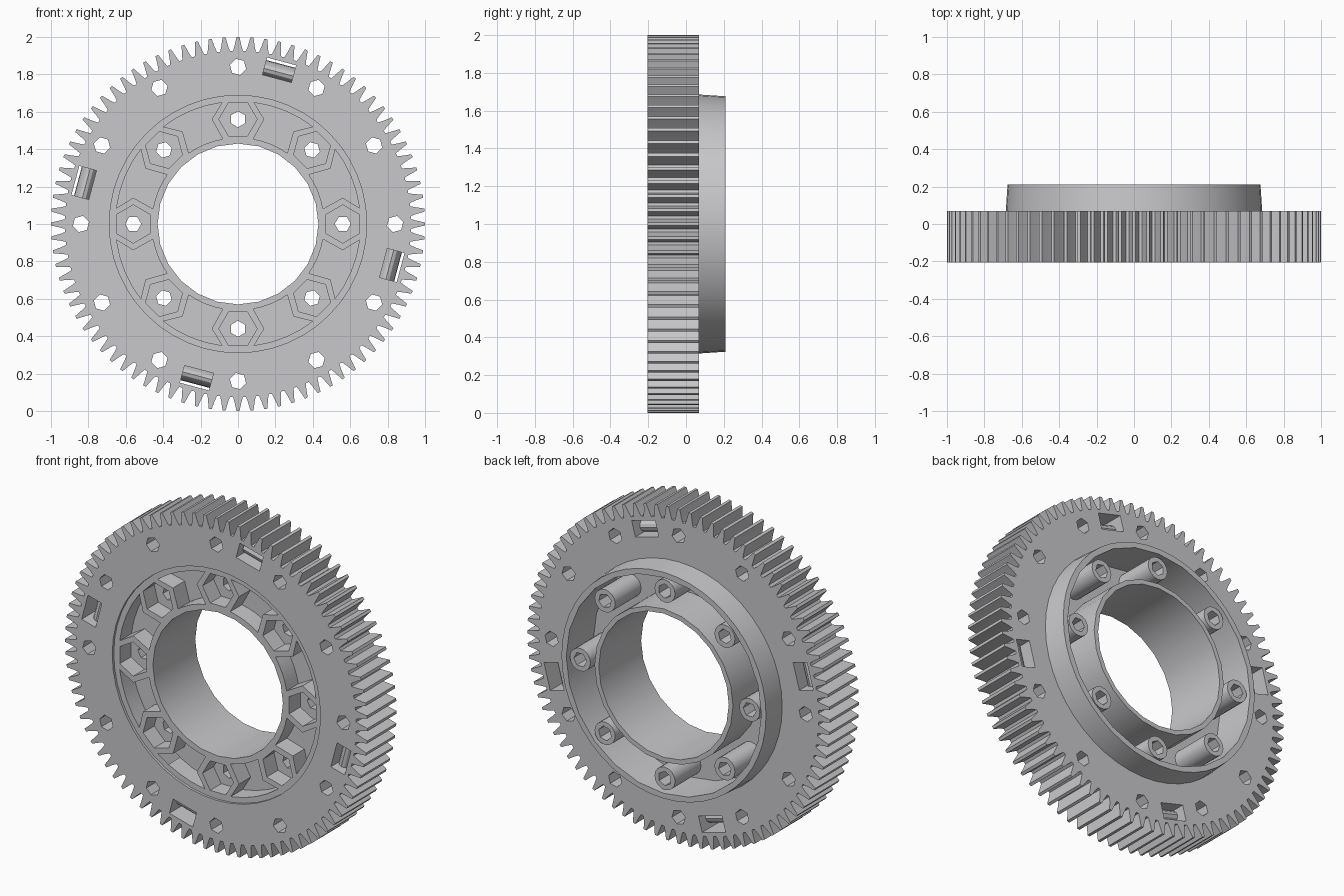
import bpy, bmesh, math
from mathutils import Vector

if "Cube" in bpy.data.objects:
    bpy.data.objects.remove(bpy.data.objects["Cube"])

CZ = 1.0                       # height of the gear axis
FRONT, MID, BACK = -0.205, 0.07, 0.21
TEETH = 84

grey = bpy.data.materials.new("light grey plastic")
grey.diffuse_color = (0.58, 0.58, 0.60, 1)
grey.use_nodes = True
grey.node_tree.nodes["Principled BSDF"].inputs["Base Color"].default_value = grey.diffuse_color


def polar(r, deg):
    a = math.radians(deg)
    return (r * math.cos(a), r * math.sin(a))


def ngon(n, r, cx=0, cy=0, start=0):
    return [(cx + p[0], cy + p[1]) for p in (polar(r, start + 360 * i / n) for i in range(n))]


def local(deg, pts):
    """Turn (radial, tangential) points to the given angle."""
    a = math.radians(deg)
    c, s = math.cos(a), math.sin(a)
    return [(u * c - v * s, u * s + v * c) for u, v in pts]


def prisms(name, profiles, y0, y1, taper=1.0):
    """Extrude counter-clockwise x/z profiles from y0 to y1."""
    bm = bmesh.new()
    for pts in profiles:
        f = [bm.verts.new((x, y0, CZ + z)) for x, z in pts]
        b = [bm.verts.new((x * taper, y1, CZ + z * taper)) for x, z in pts]
        n = len(pts)
        bm.faces.new(f)
        bm.faces.new(b[::-1])
        for i in range(n):
            j = (i + 1) % n
            bm.faces.new((f[j], f[i], b[i], b[j]))
    bmesh.ops.recalc_face_normals(bm, faces=bm.faces)
    return finish(name, bm)


def finish(name, bm):
    me = bpy.data.meshes.new(name)
    bm.to_mesh(me)
    bm.free()
    me.materials.append(grey)
    ob = bpy.data.objects.new(name, me)
    bpy.context.collection.objects.link(ob)
    return ob


def tube(name, r_in, r_out, y0, y1, n):
    """Closed ring of square section around the gear axis."""
    bm = bmesh.new()
    rings = []
    for i in range(n):
        c, s = polar(1, 360 * i / n)
        rings.append([bm.verts.new((r * c, y, CZ + r * s))
                      for r, y in ((r_in, y0), (r_out, y0), (r_out, y1), (r_in, y1))])
    for i in range(n):
        a, b = rings[i], rings[(i + 1) % n]
        for k in range(4):
            bm.faces.new((a[k], a[(k + 1) % 4], b[(k + 1) % 4], b[k]))
    bmesh.ops.recalc_face_normals(bm, faces=bm.faces)
    return finish(name, bm)


def combine(target, tool, op):
    tool.hide_render = True
    m = target.modifiers.new("cut", 'BOOLEAN')
    m.operation, m.object, m.solver = op, tool, 'EXACT'
    bpy.context.view_layer.objects.active = target
    bpy.ops.object.modifier_apply(modifier=m.name)
    bpy.data.objects.remove(tool)


# Toothed wheel
profile = []
for i in range(TEETH):
    for frac, r in ((-0.38, 0.925), (-0.25, 0.955), (-0.11, 1.0),
                    (0.11, 1.0), (0.25, 0.955), (0.38, 0.925)):
        profile.append(polar(r, 90 + 360 * (i + frac) / TEETH))
gear = prisms("gear_wheel", [profile], FRONT, MID)

# Raised hub on the back
combine(gear, prisms("hub", [ngon(48, 0.69)], 0.0, BACK, 0.98), 'UNION')

# Centre bore, shallow front step and deep back channel
combine(gear, prisms("bore", [ngon(24, 0.43)], -0.4, 0.4), 'DIFFERENCE')
combine(gear, prisms("front_step", [ngon(48, 0.688)], -0.3, FRONT + 0.015), 'DIFFERENCE')
combine(gear, tube("back_channel", 0.458, 0.645, -0.045, 0.3, 24), 'DIFFERENCE')

# Screw posts standing in the back channel
steps = [45 * k for k in range(8)]
posts = [ngon(16, 0.068, *polar(0.56, a)) for a in steps]
combine(gear, prisms("screw_posts", posts, -0.06, BACK - 0.01), 'UNION')

# Hexagonal nut pockets
hexes = [ngon(6, 0.102, *polar(0.56, a), start=a + 90) for a in steps]
combine(gear, prisms("nut_pockets", hexes, -0.3, -0.085), 'DIFFERENCE')

# Lightening pockets between the nut pockets
pockets = []
for a in steps:
    outer = [polar(0.655, a + 7.5 + 30 * i / 4) for i in range(5)]
    inner = [polar(0.462, a + 34.8 - 24.6 * i / 4) for i in range(5)]
    left = local(a + 45, [(0.56, -0.14)])
    right = local(a, [(0.56, 0.14)])
    pockets.append(outer + left + inner + right)
combine(gear, prisms("web_pockets", pockets, -0.3, -0.08), 'DIFFERENCE')

# Screw holes in the posts and around the rim
holes = [ngon(6, 0.043, *polar(0.56, a), start=a) for a in steps]
holes += [ngon(6, 0.045, *polar(0.84, 30 * k), start=30 * k + 15) for k in range(12)]
combine(gear, prisms("screw_holes", holes, -0.4, 0.4), 'DIFFERENCE')

# Four strap slots through the rim
slot_angles = [75 + 90 * k for k in range(4)]
slots = [local(a, [(0.805, -0.08), (0.9, -0.08), (0.9, 0.08), (0.805, 0.08)]) for a in slot_angles]
combine(gear, prisms("strap_slots", slots, -0.4, 0.4), 'DIFFERENCE')

# Rounded bar crossing each slot
bm = bmesh.new()
for a in slot_angles:
    ends = []
    for v in (-0.085, 0.085):
        ring = []
        for i in range(16):
            du, dy = polar(1, 360 * i / 16)
            x, z = local(a, [(0.84 + 0.046 * du, v)])[0]
            ring.append(bm.verts.new(Vector((x, -0.07 + 0.085 * dy, CZ + z))))
        ends.append(ring)
    p, q = ends
    bm.faces.new(p)
    bm.faces.new(q[::-1])
    for i in range(16):
        j = (i + 1) % 16
        bm.faces.new((p[j], p[i], q[i], q[j]))
bmesh.ops.recalc_face_normals(bm, faces=bm.faces)
bars = finish("strap_bars", bm)

for ob in (gear, bars):
    bpy.ops.object.select_all(action='DESELECT')
    ob.select_set(True)
    bpy.context.view_layer.objects.active = ob
    bpy.ops.object.shade_smooth_by_angle(angle=math.radians(28))
